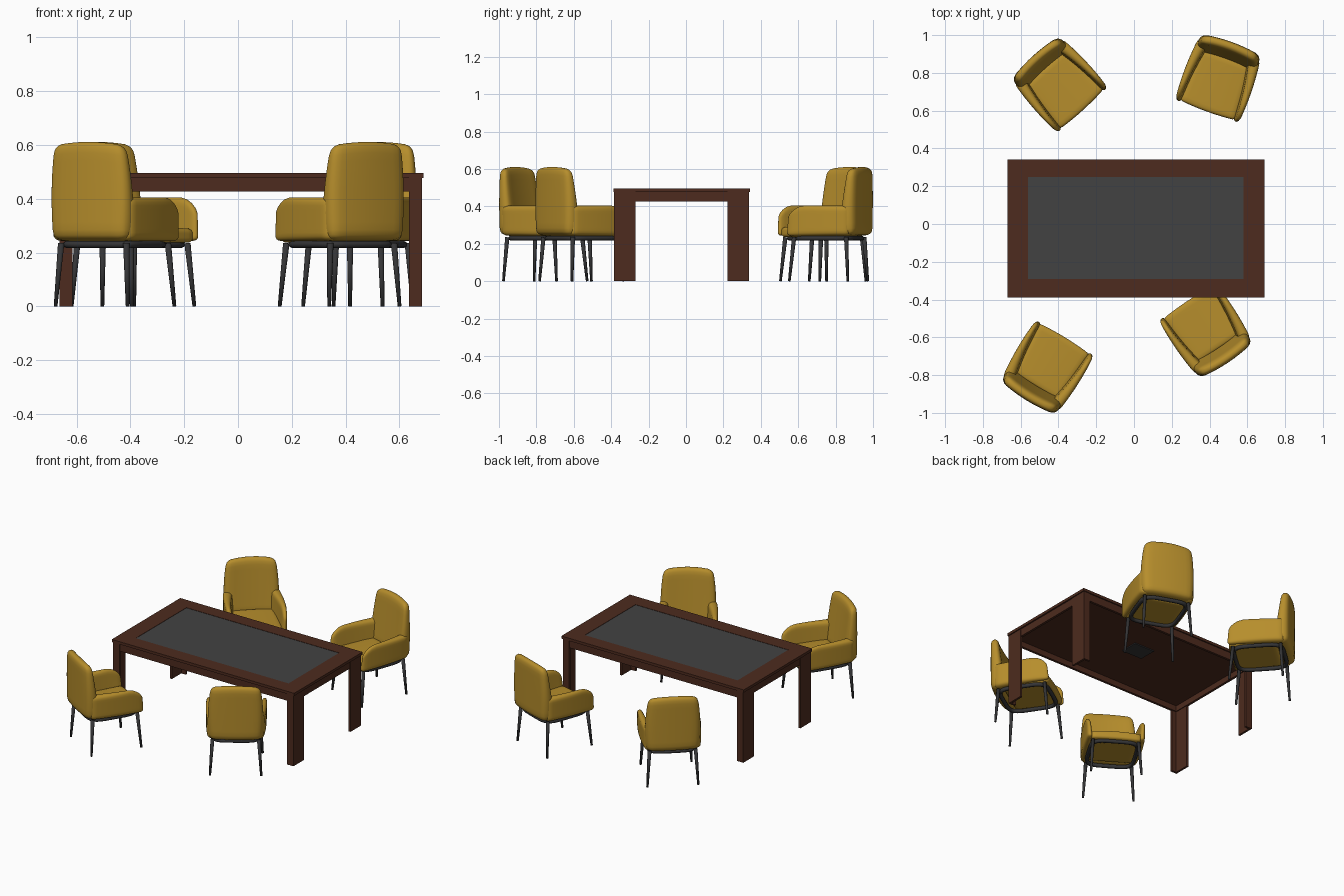
import bpy, bmesh, math
from mathutils import Vector, Matrix

if "Cube" in bpy.data.objects:
    bpy.data.objects.remove(bpy.data.objects["Cube"])


def material(name, rgb):
    m = bpy.data.materials.new(name)
    m.diffuse_color = (*rgb, 1)
    m.use_nodes = True
    m.node_tree.nodes["Principled BSDF"].inputs["Base Color"].default_value = m.diffuse_color
    return m


WOOD = material("dark wood", (0.075, 0.024, 0.013))
GLASS = material("dark panel", (0.055, 0.055, 0.055))
FABRIC = material("mustard fabric", (0.47, 0.27, 0.025))
METAL = material("black metal", (0.035, 0.035, 0.037))


def finish(bm, name, mat, smooth):
    me = bpy.data.meshes.new(name)
    for f in bm.faces:
        f.smooth = smooth
    bm.to_mesh(me)
    bm.free()
    me.materials.append(mat)
    return me


def place(data, name, matrix=Matrix()):
    ob = bpy.data.objects.new(name, data)
    ob.matrix_world = matrix
    bpy.context.collection.objects.link(ob)
    return ob


def board(name, x, y, z, mat=WOOD):
    """Plain box from its (min, max) extents."""
    bm = bmesh.new()
    bmesh.ops.create_cube(bm, size=1)
    for v in bm.verts:
        v.co = Vector([(a + b) / 2 + c * (b - a) for (a, b), c in zip((x, y, z), v.co)])
    place(finish(bm, name, mat, False), name)


def soft_box(name, half, r, shape):
    """Rounded box, then every point is moved by the shape function."""
    bm = bmesh.new()
    bmesh.ops.create_cube(bm, size=2)
    bmesh.ops.subdivide_edges(bm, edges=bm.edges[:], cuts=13, use_grid_fill=True)
    for v in bm.verts:
        p = Vector([h * math.sin(c * math.pi / 2) for h, c in zip(half, v.co)])
        core = Vector([max(-(h - r), min(h - r, c)) for h, c in zip(half, p)])
        q = shape(core + (p - core).normalized() * r)
        v.co = (q.x * 1.04, q.y * 1.05, q.z)
    return finish(bm, name, FABRIC, True)


# ---- table ----
X0, X1, Y0, Y1 = -0.67, 0.69, -0.388, 0.342
GX0, GX1, GY0, GY1 = -0.56, 0.58, -0.29, 0.25
TOP = (0.477, 0.495)
board("table_top_left", (X0, GX0), (Y0, Y1), TOP)
board("table_top_right", (GX1, X1), (Y0, Y1), TOP)
board("table_top_front", (GX0, GX1), (Y0, GY0), TOP)
board("table_top_back", (GX0, GX1), (GY1, Y1), TOP)
board("table_inlay", (GX0, GX1), (GY0, GY1), (0.478, 0.493), GLASS)
board("table_underside", (X0 + .02, X1 - .02), (Y0 + .02, Y1 - .02), (0.465, 0.477))
board("underside_plate", (-0.10, 0.05), (-0.05, 0.07), (0.458, 0.465), METAL)
AZ = (0.427, 0.477)
board("apron_front", (X0 + .01, X1 - .01), (Y0 + .008, Y0 + .024), AZ)
board("apron_back", (X0 + .01, X1 - .01), (Y1 - .024, Y1 - .008), AZ)
board("apron_left", (X0 + .01, X0 + .026), (Y0 + .01, Y1 - .01), AZ)
board("apron_right", (X1 - .026, X1 - .01), (Y0 + .01, Y1 - .01), AZ)
# each leg is an L of two planks, open towards the inside
T = 0.014
for sx, x, a in (("left", X0 + .007, 1), ("right", X1 - .007, -1)):
    for sy, y, b in (("front", Y0 + .003, 1), ("back", Y1 - .005, -1)):
        wide, thin = sorted((y, y + b * .114)), sorted((x, x + a * T))
        board(f"table_leg_side_{sy}_{sx}", thin, wide, (0, 0.477))
        board(f"table_leg_face_{sy}_{sx}", sorted((x + a * T, x + a * .048)),
              sorted((y, y + b * T)), (0, 0.477))


# ---- chair parts, facing -y ----
def back_shape(p):
    t = (p.z + 0.183) / 0.366                       # 0 bottom, 1 top
    x = p.x * (1.0 + 0.20 * t * (1 - t) - 0.08 * t * t)
    y = 0.136 + p.y * (1.2 - 0.6 * t) + 0.026 * t
    y += 0.014 * (1 - (p.x / 0.16) ** 2) - 0.006
    z = 0.428 + p.z - 0.014 * (p.x / 0.16) ** 2 * t
    return Vector((x, y, z))


def arm_shape(s):
    def shape(p):
        t = (p.z + 0.081) / 0.162
        front = max(0, (-0.06 - p.y) / 0.11)
        rear = (p.y + 0.17) / 0.34                   # arm thickens towards the back
        half = 0.62 + 0.75 * rear - 0.2 * t
        outer = 0.170 + 0.010 * (1 - (p.y / 0.17) ** 2) - 0.006 * rear + 0.003 * t
        x = s * (outer - 0.025 * half) + p.x * half
        z = 0.324 + p.z - 0.055 * front ** 2.3 * t
        return Vector((x, p.y - 0.012 + 0.010 * t * front, z))
    return shape


def seat_shape(p):
    bow = 1 - (p.x / 0.145) ** 2
    crown = 0.005 * bow if p.z > 0 else 0
    y = p.y - 0.032 - (0.008 * bow if p.y < 0 else 0)
    return Vector((p.x * (1 - 0.4 * p.y), y, 0.262 + p.z + crown))


def leg(name, top, foot):
    bm = bmesh.new()
    d = Vector(top) - Vector(foot)
    m = Matrix.Translation((Vector(top) + Vector(foot)) / 2) @ d.to_track_quat('Z', 'Y').to_matrix().to_4x4()
    bmesh.ops.create_cone(bm, cap_ends=True, segments=14, radius1=0.007, radius2=0.012,
                          depth=d.length, matrix=m)
    return finish(bm, name, METAL, True)


def frame_ring():
    """Rounded-square tube under the seat."""
    cu = bpy.data.curves.new("seat_frame", 'CURVE')
    cu.dimensions = '3D'
    cu.bevel_depth = 0.013
    cu.bevel_resolution = 2
    n = 40
    sp = cu.splines.new('POLY')
    sp.points.add(n - 1)
    for i, pt in enumerate(sp.points):
        c, s = math.cos(2 * math.pi * i / n), math.sin(2 * math.pi * i / n)
        e = lambda v: math.copysign(abs(v) ** 0.42, v)
        pt.co = (0.146 * e(c), 0.154 * e(s) - 0.007, 0.230, 1)
    sp.use_cyclic_u = True
    cu.materials.append(METAL)
    return cu


parts = {
    "backrest": soft_box("backrest", (0.158, 0.038, 0.183), 0.034, back_shape),
    "left_arm": soft_box("left_arm", (0.025, 0.168, 0.081), 0.024, arm_shape(-1)),
    "right_arm": soft_box("right_arm", (0.025, 0.168, 0.081), 0.024, arm_shape(1)),
    "seat": soft_box("seat", (0.142, 0.14, 0.026), 0.018, seat_shape),
    "seat_frame": frame_ring(),
}
for sx, a in (("left", -1), ("right", 1)):
    for sy, y_top, y_foot in (("front", -.156, -.178), ("back", .140, .155)):
        nm = f"leg_{sy}_{sx}"
        parts[nm] = leg(nm, (a * .142, y_top, .235), (a * .157, y_foot, 0))

# ---- four chairs: centre and facing direction ----
chairs = {
    "front_left_chair": (-0.463, -0.762, 0.52, 0.85),
    "front_right_chair": (0.384, -0.567, -0.55, 0.83),
    "back_left_chair": (-0.398, 0.742, 0.67, -0.74),
    "back_right_chair": (0.450, 0.773, -0.34, -0.94),
}
for chair, (x, y, fx, fy) in chairs.items():
    m = Matrix.Translation((x, y, 0)) @ Matrix.Rotation(math.atan2(fx, -fy), 4, 'Z')
    for part, data in parts.items():
        place(data, f"{chair}_{part}", m)
